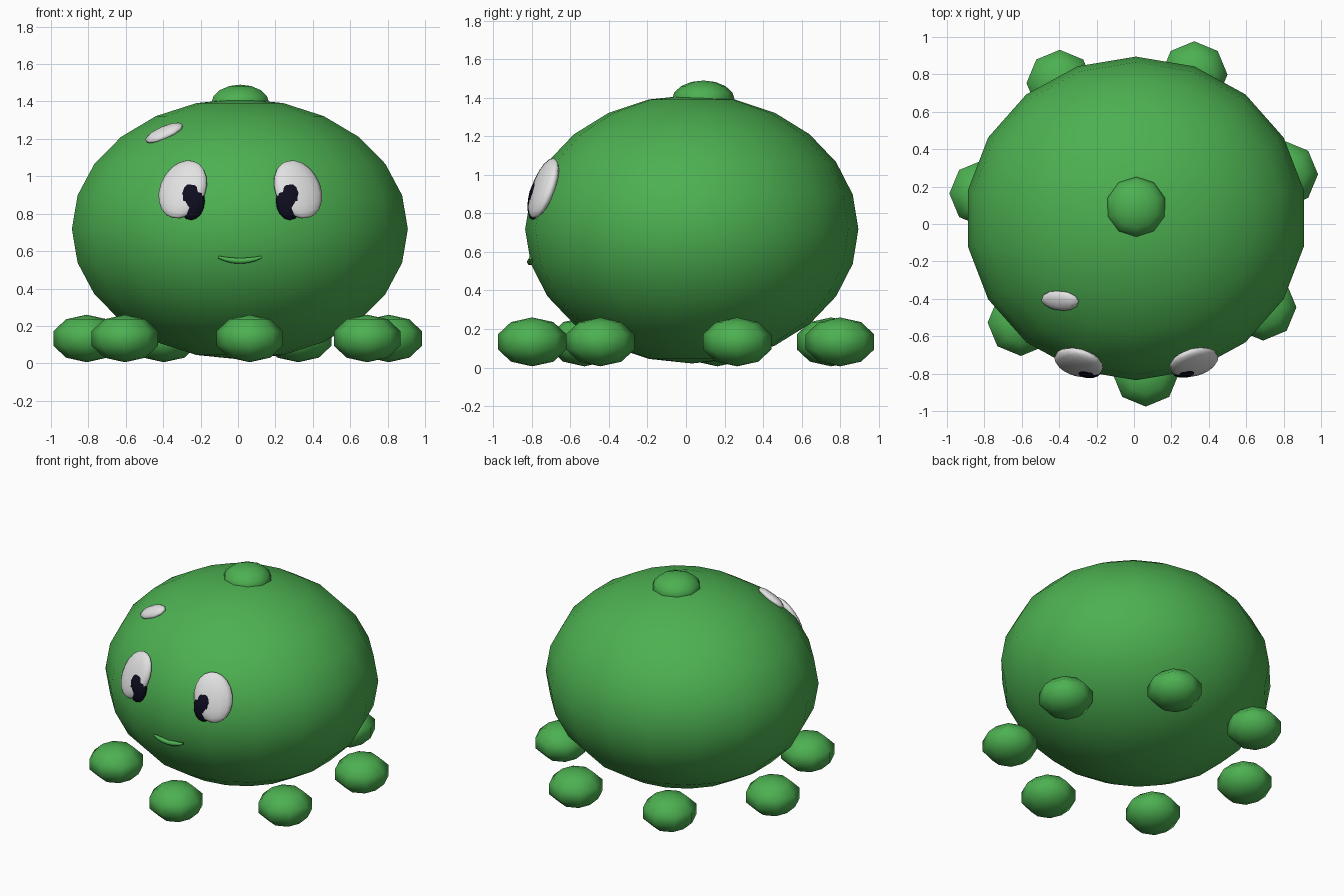
import bpy, math
from mathutils import Vector, Matrix

if "Cube" in bpy.data.objects:
    bpy.data.objects.remove(bpy.data.objects["Cube"])

C = Vector((0.01, 0.03, 0.718))      # body centre
R = Vector((0.912, 0.865, 0.697))    # body radii


def material(name, rgb):
    m = bpy.data.materials.new(name)
    m.diffuse_color = (*rgb, 1)
    m.use_nodes = True
    m.node_tree.nodes["Principled BSDF"].inputs["Base Color"].default_value = m.diffuse_color
    return m


green = material("leaf_green", (0.073, 0.435, 0.082))
white = material("soft_white", (0.76, 0.76, 0.76))
navy = material("dark_navy", (0.004, 0.004, 0.014))


def surface(x, z):
    """Point and normal on the front of the body at x, z."""
    u, w = (x - C.x) / R.x, (z - C.z) / R.z
    v = -math.sqrt(1 - u * u - w * w)
    return (Vector((x, C.y + R.y * v, z)),
            Vector((u / R.x, v / R.y, w / R.z)).normalized())


def ball(name, loc, radii, mat, segs, rings, rot=None):
    bpy.ops.mesh.primitive_uv_sphere_add(segments=segs, ring_count=rings, radius=1)
    o = bpy.context.object
    o.name = name
    m = Matrix.Diagonal((*radii, 1))
    if rot:
        m = rot.to_4x4() @ m
    o.data.transform(m)
    o.location = loc
    o.data.materials.append(mat)
    bpy.ops.object.shade_smooth()
    return o


def frame(normal, along):
    """Axes: x follows 'along', -y is the normal, z completes the frame."""
    y = -normal
    x = (along - along.dot(y) * y).normalized()
    return Matrix((x, y, x.cross(y))).transposed()


# body and top bump
ball("body", C, R, green, 18, 12)
ball("top_bump", (0.012, 0.09, 1.39), (0.163, 0.163, 0.1), green, 10, 8)

# ring of seven feet
for i in range(7):
    a = math.radians(16.5 + i * 360 / 7)
    ball(f"foot_{i + 1}", (C.x + 0.83 * math.cos(a), C.y + 0.83 * math.sin(a), 0.133),
         (0.187, 0.187, 0.127), green, 8, 5)

# eyes and pupils, mirrored about the body's middle
for side, s in (("left", -1), ("right", 1)):
    p, n = surface(0.0125 + s * 0.308, 0.93)
    up = Vector((-s * 0.22, 0, 1))
    ball(f"{side}_eye", p, (0.132, 0.045, 0.168), white, 14, 10,
         frame(n, n.cross(up) * -1))
    p, n = surface(0.0125 + s * 0.263, 0.868)
    n = (n + Vector((0, -1, 0))).normalized()
    ball(f"{side}_pupil", p + Vector((0, -0.008, 0)), (0.074, 0.035, 0.103), navy, 12, 8,
         frame(n, Vector((1, 0, 0))))

# shiny spot on the forehead
p, n = surface(-0.395, 1.232)
ball("shine", p, (0.112, 0.028, 0.058), white, 10, 6, frame(n, Vector((0.21, 0, 0.07))))

# smile: thin tube lying on the body
cu = bpy.data.curves.new("smile", 'CURVE')
cu.dimensions = '3D'
cu.bevel_depth = 0.018
cu.bevel_resolution = 1
cu.use_fill_caps = True
sp = cu.splines.new('POLY')
sp.points.add(6)
for i, pt in enumerate(sp.points):
    t = i / 3 - 1
    q, _ = surface(0.01 + 0.115 * t, 0.548 + 0.02 * t * t)
    pt.co = (*q, 1)
    pt.radius = 1 - 0.55 * t * t
smile = bpy.data.objects.new("smile", cu)
bpy.context.collection.objects.link(smile)
cu.materials.append(green)
